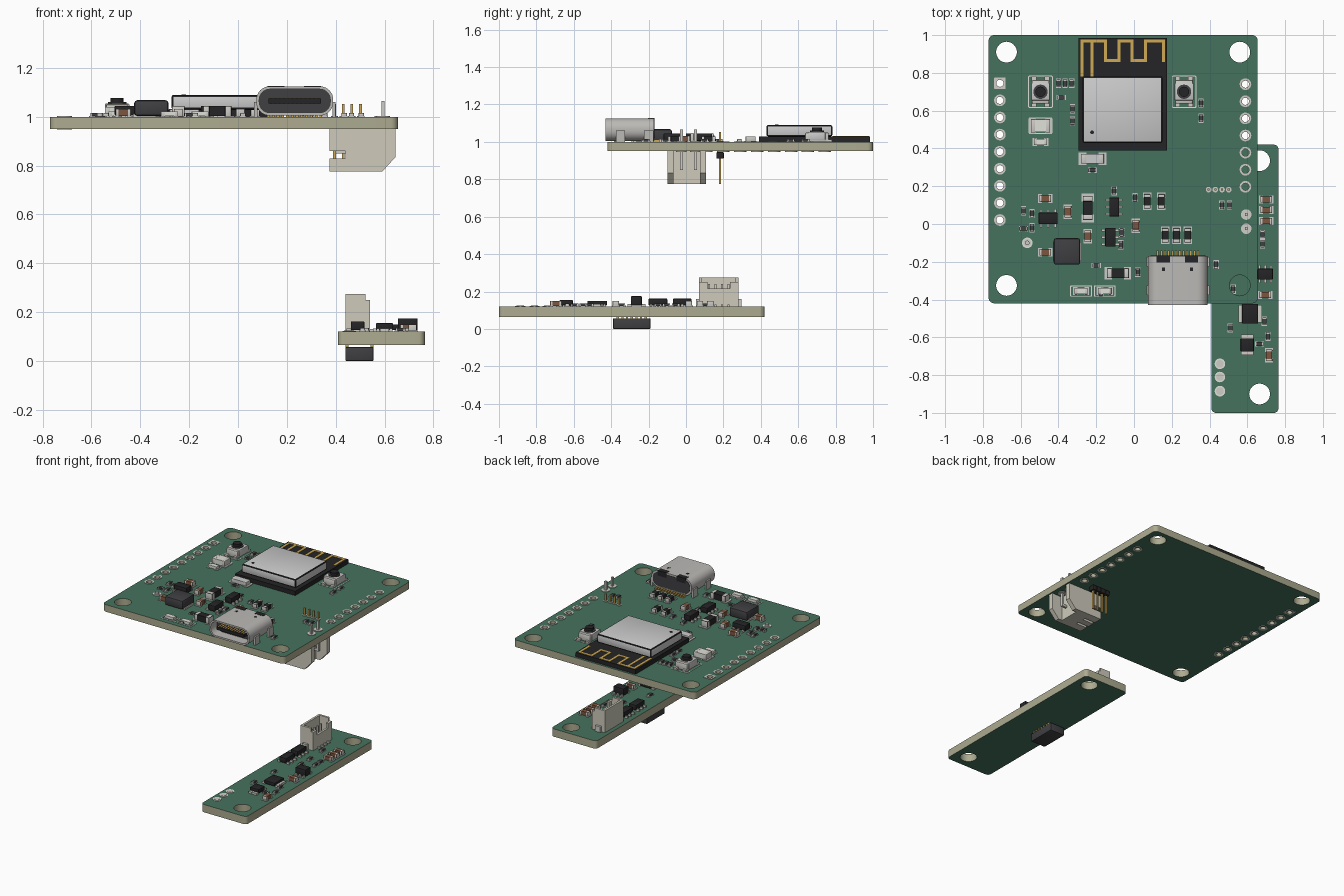
import bpy, bmesh
from math import pi, cos, sin, radians
from mathutils import Matrix, Vector

if "Cube" in bpy.data.objects:
    bpy.data.objects.remove(bpy.data.objects["Cube"])

COL = dict(green=(.06, .17, .11), fr4=(.42, .41, .28), black=(.018, .018, .02), dark=(.05, .05, .055),
           silver=(.55, .55, .54), tin=(.62, .61, .57), gold=(.62, .4, .09), cream=(.62, .6, .5),
           brown=(.2, .09, .05), white=(.75, .75, .7), shell=(.5, .49, .47))
MAT = {}
for k, c in COL.items():
    MAT[k] = bpy.data.materials.new(k)
    MAT[k].diffuse_color = (*c, 1)


def finish(name, bm, mats):
    me = bpy.data.meshes.new(name)
    bm.to_mesh(me)
    bm.free()
    for m in mats:
        me.materials.append(MAT[m])
    me.shade_smooth()
    me.set_sharp_from_angle(angle=radians(30))
    bpy.context.collection.objects.link(bpy.data.objects.new(name, me))


class Part:
    """One object gathered from coloured boxes and cylinders."""
    def __init__(self, name):
        self.name, self.bm, self.mats = name, bmesh.new(), []

    def paint(self, verts, mat):
        if mat not in self.mats:
            self.mats.append(mat)
        for f in {f for v in verts for f in v.link_faces}:
            f.material_index = self.mats.index(mat)

    def box(self, mat, x0, x1, y0, y1, z0, z1, bevel=0):
        m = Matrix.Translation(((x0+x1)/2, (y0+y1)/2, (z0+z1)/2)) @ Matrix.Diagonal((x1-x0, y1-y0, z1-z0, 1))
        vs = bmesh.ops.create_cube(self.bm, size=1, matrix=m)['verts']
        self.paint(vs, mat)
        if bevel:
            es = list({e for v in vs for e in v.link_edges})
            bmesh.ops.bevel(self.bm, geom=es, offset=bevel, segments=2, affect='EDGES', profile=.5)
        return self

    def cbox(self, mat, x, y, w, l, z0, z1, bevel=0):
        return self.box(mat, x-w/2, x+w/2, y-l/2, y+l/2, z0, z1, bevel)

    def cyl(self, mat, x, y, r, z0, z1, n=24):
        vs = bmesh.ops.create_cone(self.bm, cap_ends=True, segments=n, radius1=r, radius2=r, depth=z1-z0,
                                   matrix=Matrix.Translation((x, y, (z0+z1)/2)))['verts']
        self.paint(vs, mat)
        return self

    def done(self):
        finish(self.name, self.bm, self.mats)


def circ(x, y, r, n=32):
    return [(x+r*cos(2*pi*i/n), y+r*sin(2*pi*i/n)) for i in range(n)]


def rrect(x0, x1, y0, y1, r, n=8):
    cs = [(x1-r, y1-r, 0), (x0+r, y1-r, 1), (x0+r, y0+r, 2), (x1-r, y0+r, 3)]
    return [(cx+r*cos(pi/2*(q+i/n)), cy+r*sin(pi/2*(q+i/n))) for cx, cy, q in cs for i in range(n+1)]


def plate(name, loops, a, b, mat, side=None, upright=False):
    """Fill outlines (inner ones become holes) and extrude from a to b along z, or y if upright."""
    cu = bpy.data.curves.new(name, 'CURVE')
    cu.dimensions, cu.fill_mode, cu.extrude = '2D', 'BOTH', (b-a)/2
    for lp in loops:
        s = cu.splines.new('POLY')
        s.points.add(len(lp)-1)
        for p, q in zip(s.points, lp):
            p.co = (*q, 0, 1)
        s.use_cyclic_u = True
    ob = bpy.data.objects.new(name, cu)
    me = bpy.data.meshes.new_from_object(ob)
    bm = bmesh.new()
    bm.from_mesh(me)
    bpy.data.objects.remove(ob)
    bpy.data.meshes.remove(me)
    bmesh.ops.remove_doubles(bm, verts=bm.verts, dist=1e-5)
    bmesh.ops.translate(bm, vec=(0, 0, (a+b)/2), verts=bm.verts)
    bmesh.ops.recalc_face_normals(bm, faces=bm.faces)
    bm.normal_update()
    for f in bm.faces:
        f.material_index = 1 if side and abs(f.normal.z) < .5 else 0
    if upright:
        for v in bm.verts:
            v.co = Vector((v.co.x, v.co.z, v.co.y))
        bmesh.ops.recalc_face_normals(bm, faces=bm.faces)
    finish(name, bm, [mat] + ([side] if side else []))


Z, S = 1.0, .12     # top faces of the main board and the sensor board

# Circuit boards with mounting and pin holes
pins = [(-.71, .745-.0905*i) for i in range(9)] + [(.59, .74-.0905*i) for i in range(7)]
mounts = [(-.675, .91), (.56, .91), (-.675, -.325), (.56, -.325)]
plate('main_board', [rrect(-.77, .655, -.42, 1, .03)] + [circ(x, y, .055) for x, y in mounts]
      + [circ(x, y, .019, 16) for x, y in pins], .95, Z, 'green', 'fr4')
plate('sensor_board', [rrect(.41, .765, -1, .42, .025), circ(.665, .335, .055), circ(.665, -.9, .055)],
      .065, S, 'green', 'fr4')
rings = []
for i, (x, y) in enumerate(pins):
    rings += [rrect(x-.03, x+.03, y-.03, y+.03, .002, 1) if i == 0 else circ(x, y, .031, 20), circ(x, y, .019, 16)]
plate('pin_rings_top', rings, Z, Z+.003, 'tin')
plate('pin_rings_bottom', rings, .947, .95, 'tin')

# Printed outlines round the buttons and status lights
frames = []
for x, y, w, l in [(-.495, .7, .13, .17), (.265, .7, .13, .17), (-.495, .52, .125, .085),
                   (-.28, -.355, .115, .06), (-.155, -.355, .115, .06)]:
    frames += [rrect(x-w/2, x+w/2, y-l/2, y+l/2, .004, 2), rrect(x-w/2+.005, x+w/2-.005, y-l/2+.005, y+l/2-.005, .003, 2)]
plate('printed_outlines', frames, Z, Z+.002, 'white')

# Round test pads
t = Part('test_pads')
for x, y, z in [(.455, -.74, S), (.455, -.81, S), (.455, -.885, S), (-.565, -.1, Z)]:
    t.cyl('white', x, y, .028, z, z+.002).cyl('tin', x, y, .02, z, z+.004)
t.cyl('silver', -.565, -.1, .012, Z, Z+.015, 16).done()

# Wireless module: carrier, shield can, antenna trace
m = Part('wireless_module')
m.box('black', -.295, .175, .39, .985, Z, 1.03).box('silver', -.272, .15, .43, .782, 1.03, 1.09, .008)
m.cyl('black', -.222, .485, .01, 1.09, 1.092, 16)
path = [(-.275, .79), (-.275, .97), (-.15, .97), (-.15, .865), (-.08, .865), (-.08, .97), (-.01, .97),
        (-.01, .865), (.06, .865), (.06, .97), (.155, .97), (.155, .865)]
for (xa, ya), (xb, yb) in list(zip(path, path[1:])) + [((-.222, .79), (-.222, .97))]:
    m.box('gold', min(xa, xb)-.008, max(xa, xb)+.008, min(ya, yb)-.008, max(ya, yb)+.008, 1.03, 1.0325)
m.done()

# USB socket: shell, insulator, tongue, contacts
plate('usb_shell', [rrect(.075, .39, 1.005, 1.125, .055), rrect(.087, .378, 1.017, 1.113, .043)],
      -.43, -.17, 'shell', None, True)
plate('usb_insulator', [rrect(.087, .378, 1.017, 1.113, .043)], -.36, -.168, 'dark', None, True)
u = Part('usb_tongue_and_contacts').box('black', .125, .34, -.42, -.3, 1.055, 1.075)
for x in (.155, .305):
    u.cbox('black', x, -.185, .07, .035, 1.09, 1.1265).cbox('black', x, -.24, .016, .018, 1.12, 1.1262)
for i in range(12):
    u.cbox('gold', .125+.0195*i, -.158, .011, .035, Z, 1.012).cbox('gold', .135+.0177*i, -.37, .008, .08, 1.053, 1.077)
for x in (.072, .393):
    for y in (-.35, -.2):
        u.cbox('shell', x, y, .014, .05, .96, 1.06)
u.done()

# Push buttons
for n, x in (('left', -.495), ('right', .265)):
    b = Part('push_button_' + n).cbox('tin', x, .7, .092, .125, Z, 1.05, .006).cbox('silver', x, .7, .1, .09, Z+.01, 1.054, .004)
    for sx in (-1, 1):
        for sy in (-1, 1):
            b.cbox('tin', x+sx*.034, .7+sy*.066, .025, .028, Z, 1.014)
    b.cyl('dark', x, .7, .038, 1.05, 1.06).cyl('black', x, .7, .027, 1.06, 1.078).done()


# Small two-ended components, l along the long axis; upright ones run along y
def passive(name, x, y, z, l, w, h, mat, upright, ends='tin'):
    p = Part(name)
    def b(m, du, su, sv, z0, z1, bv=0):
        if upright:
            p.cbox(m, x, y+du, sv, su, z0, z1, bv)
        else:
            p.cbox(m, x+du, y, su, sv, z0, z1, bv)
    b(mat, 0, l*.6, w*.96, z+.003, z+h*.97)
    for s in (-1, 1):
        b(ends, s*l*.39, l*.22, w, z+.002, z+h, .002)
        b('silver', s*l*.44, l*.34, w*1.25, z, z+.004)
    p.done()


V, H = True, False
small = [(-.4, .745, V), (-.365, .745, V), (-.33, .745, V), (-.385, .67, H), (-.325, .61, V), (-.325, .545, V),
         (.355, .64, V), (.355, .56, V), (-.22, .285, H), (-.585, .07, V), (-.54, .055, V), (-.585, -.025, H),
         (-.54, -.02, V), (-.105, .175, V), (-.2, -.22, H), (-.175, -.36, V), (.005, .14, V), (.02, -.255, V),
         (.435, -.215, V), (.465, .1, V), (.505, .1, V), (-.07, -.11, V), (-.065, -.045, V)]
for i, (x, y, up) in enumerate(small):
    passive(f'resistor_{i}', x, y, Z, .04, .022, .016, 'dark', up)
for i, (x, y, up) in enumerate([(-.47, .135, H), (-.35, .065, V), (-.245, -.065, V), (-.47, -.15, H), (.01, -.01, V)]):
    passive(f'capacitor_{i}', x, y, Z, .062, .036, .033, 'brown', up)
for i, (x, y) in enumerate([(.07, .12), (.145, .12), (.165, -.06), (.225, -.06), (.285, -.06)]):
    passive(f'diode_{i}', x, y, Z, .075, .036, .03, 'black', V)
passive('crystal', -.22, .345, Z, .12, .052, .03, 'silver', H)
passive('power_diode', -.245, .085, Z, .125, .052, .045, 'black', V)
passive('protection_diode', -.085, -.26, Z, .115, .052, .045, 'black', H)
for i, (x, y) in enumerate([(-.28, -.355), (-.155, -.355), (-.495, .435)]):
    passive(f'status_light_{i}', x, y, Z, .07, .034, .022, 'white', H)
passive('colour_light', -.495, .52, Z, .1, .07, .04, 'white', H)
for i, (x, y) in enumerate([(.7, .13), (.7, .075), (.7, .015), (.695, -.375), (.715, -.695)]):
    passive(f'sensor_capacitor_{i}', x, y, S, .062, .034, .03, 'brown', i == 4)
for i, (x, y, up) in enumerate([(.68, -.055, V), (.68, -.105, V), (.51, -.55, V), (.69, -.515, V), (.665, -.635, H),
                                (.71, -.595, V), (.525, -.345, V), (.59, .1, V), (.6, -.05, V), (.6, -.15, V)]):
    passive(f'sensor_resistor_{i}', x, y, S, .04, .022, .016, 'dark', up)


# Chips with legs on two sides; upright ones carry legs along x
def chip(name, x, y, z, w, l, h, legs, upright):
    p = Part(name).cbox('black', x, y, w, l, z+.006, z+h, .004)
    for s in (-1, 1):
        for i in range(legs):
            o = (i/(legs-1)-.5)*.75
            if upright:
                p.cbox('tin', x+s*(w/2+.008), y+o*l, .022, .012, z, z+.014)
            else:
                p.cbox('tin', x+o*w, y+s*(l/2+.008), .012, .022, z, z+.014)
    p.done()


chip('charger_chip', -.455, .03, Z, .1, .06, .045, 3, H)
chip('regulator_chip', -.105, .09, Z, .052, .1, .045, 3, V)
chip('switch_chip', -.125, -.07, Z, .055, .1, .045, 3, V)
chip('sensor_regulator', .695, -.265, S, .08, .058, .055, 3, H)
chip('level_shifter_a', .49, -.15, S, .055, .1, .042, 3, V)
chip('level_shifter_b', .49, -.02, S, .055, .1, .042, 3, V)
chip('motion_sensor_large', .615, -.475, S, .085, .105, .03, 7, V)
chip('motion_sensor_small', .6, -.64, S, .07, .07, .035, 5, H)
Part('inductor').cbox('dark', -.355, -.145, .14, .14, Z+.004, 1.068, .012).cbox('tin', -.355, -.145, .15, .1, Z, 1.012).done()

# Battery socket under the main board, opening toward -x
side = [(.375, .95), (.645, .95), (.645, .835), (.59, .775), (.375, .775), (.375, .83), (.44, .83), (.44, .86), (.375, .86)]
for n, y in (('front', -.1), ('back', .074)):
    plate('battery_socket_wall_' + n, [side], y, y+.033, 'cream', None, True)
b = Part('battery_socket').box('cream', .375, .56, -.07, .077, .93, .95).box('cream', .52, .56, -.07, .077, .775, .95)
b.box('cream', .46, .56, -.07, .077, .775, .795)
for y0, y1 in ((-.07, -.04), (-.02, .027), (.047, .077)):
    b.box('cream', .375, .46, y0, y1, .775, .795)
for y in (-.025, .05):
    b.cbox('tin', .5, y, .2, .016, .85, .866).cbox('tin', .594, y, .014, .016, .85, 1.065)
    b.cyl('tin', .594, y, .028, Z, Z+.004).cyl('tin', .594, y, .028, .946, .95)
b.done()

# Four-pin header under the main board
h = Part('pin_header')
for i in range(4):
    x = .395+.0355*i
    h.cbox('black', x, .182, .034, .04, .91, .945, .004).cbox('gold', x, .182, .011, .011, .775, 1.052)
    h.cyl('tin', x, .182, .015, Z, Z+.004, 16)
h.done()

# Upright cable socket on the sensor board, open at the top
c = Part('cable_socket').box('cream', .44, .54, .07, .28, S, .15).box('cream', .44, .455, .07, .28, S, .275)
for y in (.07, .265):
    c.box('cream', .44, .522, y, y+.015, S, .275).box('cream', .522, .54, y, y+.015, S, .25)
for y0, y1 in ((.07, .115), (.235, .28)):
    c.box('cream', .525, .54, y0, y1, S, .25)
c.box('cream', .525, .54, .115, .235, S, .215)
for i in range(4):
    c.cbox('tin', .49, .1225+.035*i, .012, .012, .15, .24).cbox('tin', .548, .1225+.035*i, .03, .012, S, .13)
for y in (.062, .288):
    c.cbox('tin', .485, y, .04, .016, S, .16)
c.done()

# Block sensor beneath the sensor board
k = Part('bottom_sensor').box('dark', .44, .555, -.39, -.19, 0, .057, .004)
for i in range(7):
    for x in (.446, .549):
        k.cbox('gold', x, -.365+.025*i, .012, .012, .055, .066)
k.done()

for m in bpy.data.materials:
    if m.users and not m.is_grease_pencil:
        m.use_nodes = True
        m.node_tree.nodes["Principled BSDF"].inputs["Base Color"].default_value = m.diffuse_color
